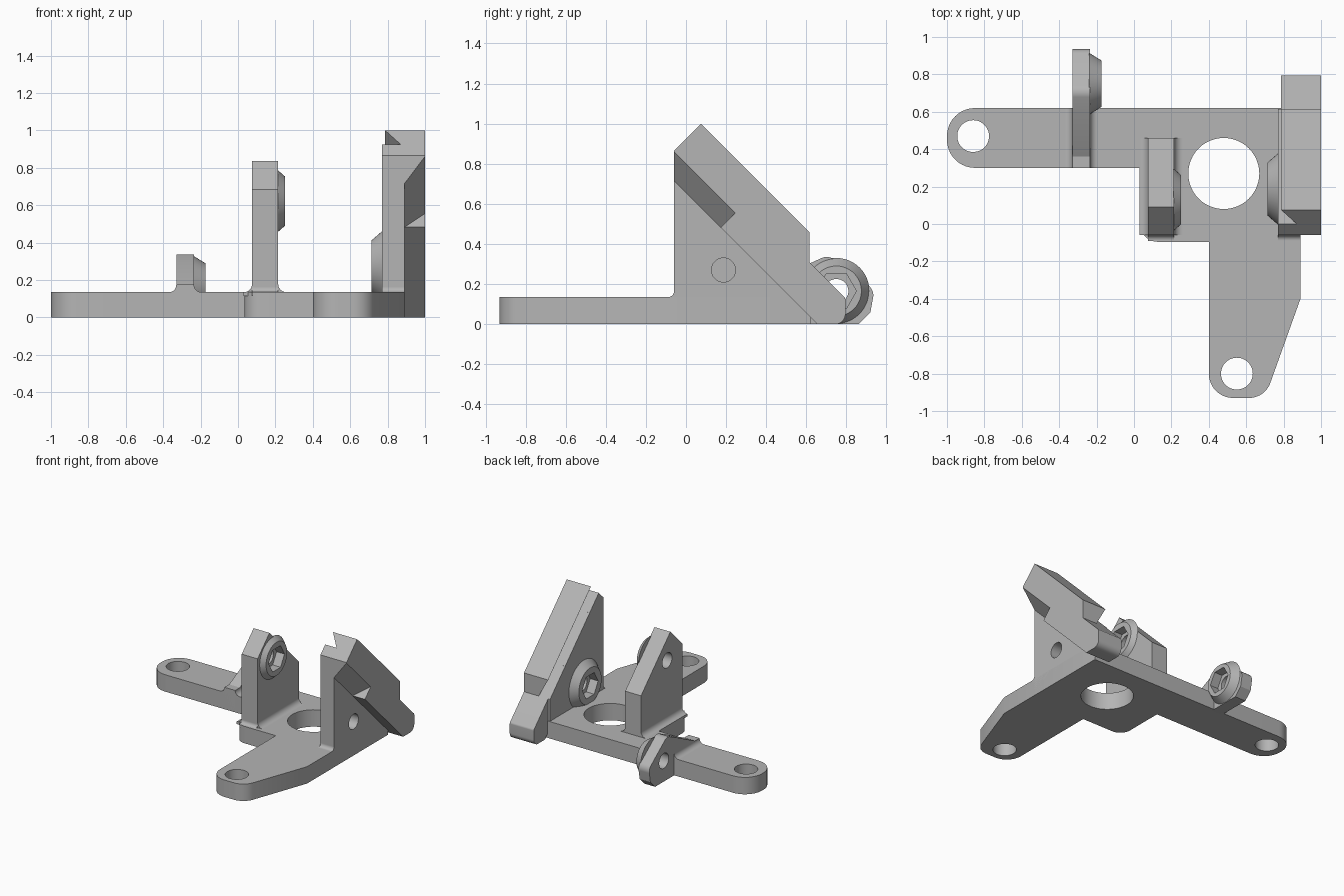
import bpy, bmesh, math
from mathutils import Vector, Matrix

cube = bpy.data.objects.get("Cube")
if cube:
    bpy.data.objects.remove(cube)

grey = bpy.data.materials.new("plain grey")
grey.use_nodes = True
grey.diffuse_color = (0.46, 0.46, 0.46, 1)
grey.node_tree.nodes["Principled BSDF"].inputs["Base Color"].default_value = grey.diffuse_color

S = math.sqrt(0.5)
T = 0.135  # plate thickness


def along_x(u, v, w):
    return Vector((w, u, v))


def along_y(u, v, w):
    return Vector((u, w, v))


def along_z(u, v, w):
    return Vector((u, v, w))


def along_rail(u, v, w):
    # u across, v depth below the sloping top, w distance down the slope
    return Vector((u, 0.075 + (w - v) * S, 1.0 - (w + v) * S))


def rounded(pts, steps=10):
    """Replace each (u, v, radius) corner by an arc; plain (u, v) corners stay sharp."""
    out = []
    for i, p in enumerate(pts):
        c = Vector(p[:2])
        if len(p) == 2:
            out.append(c)
            continue
        a = (Vector(pts[i - 1][:2]) - c).normalized()
        b = (Vector(pts[(i + 1) % len(pts)][:2]) - c).normalized()
        half = a.angle(b) / 2
        mid = c + (a + b).normalized() * p[2] / math.sin(half)
        start = c + a * p[2] / math.tan(half) - mid
        end = c + b * p[2] / math.tan(half) - mid
        sweep = start.angle(end)
        for k in range(steps + 1):
            f = k / steps
            out.append(mid + (start * math.sin((1 - f) * sweep)
                              + end * math.sin(f * sweep)) / math.sin(sweep))
    return out


def finish(name, bm):
    bmesh.ops.recalc_face_normals(bm, faces=bm.faces)
    mesh = bpy.data.meshes.new(name)
    bm.to_mesh(mesh)
    bm.free()
    mesh.materials.append(grey)
    ob = bpy.data.objects.new(name, mesh)
    bpy.context.collection.objects.link(ob)
    return ob


def prism(name, pts, lo, hi, place):
    bm = bmesh.new()
    ring = rounded(pts)
    n = len(ring)
    a = [bm.verts.new(place(p.x, p.y, lo)) for p in ring]
    b = [bm.verts.new(place(p.x, p.y, hi)) for p in ring]
    bm.faces.new(a)
    bm.faces.new(b)
    for i in range(n):
        bm.faces.new((a[i], a[(i + 1) % n], b[(i + 1) % n], b[i]))
    return finish(name, bm)


def cone_x(name, x0, x1, y, z, r0, r1, sides=48):
    bm = bmesh.new()
    turn = Matrix.Translation(((x0 + x1) / 2, y, z)) @ Matrix.Rotation(math.pi / 2, 4, 'Y')
    bmesh.ops.create_cone(bm, cap_ends=True, segments=sides, radius1=r0, radius2=r1,
                          depth=x1 - x0, matrix=turn)
    return finish(name, bm)


def circle(cx, cy, r, n=48):
    return [(cx + r * math.cos(2 * math.pi * i / n), cy + r * math.sin(2 * math.pi * i / n))
            for i in range(n)]


def cut(ob, cutters):
    for c in cutters:
        m = ob.modifiers.new("cut", 'BOOLEAN')
        m.operation = 'DIFFERENCE'
        m.solver = 'EXACT'
        m.object = c
    bpy.context.view_layer.update()
    deps = bpy.context.evaluated_depsgraph_get()
    mesh = bpy.data.meshes.new_from_object(ob.evaluated_get(deps))
    ob.modifiers.clear()
    ob.data = mesh


def discard(cutters):
    for c in cutters:
        bpy.data.objects.remove(c)


parts = []

# Base plate with two mounting arms and three holes
plate = prism("base_plate", [
    (-1, 0.62, 0.15), (-1, 0.3, 0.15), (0.035, 0.3), (0.035, -0.095, 0.09), (0.4, -0.095),
    (0.4, -0.93, 0.13), (0.7, -0.93, 0.12), (0.89, -0.4), (0.89, 0.62)], 0, T, along_z)
holes = [prism("hole", circle(x, y, r), -0.1, 0.3, along_z)
         for x, y, r in ((-0.86, 0.47, 0.085), (0.55, -0.8, 0.085), (0.48, 0.27, 0.19))]
cut(plate, holes)
discard(holes)
parts.append(plate)

# Three upright supports
post = prism("middle_post", [
    (-0.06, 0.02), (-0.06, 0.685), (0.09, 0.835), (0.46, 0.465), (0.46, 0.02)],
    0.075, 0.215, along_x)
wall = prism("rail_wall", [
    (-0.06, 0), (-0.06, 0.865), (0, 0.925), (0.615, 0.31), (0.615, 0)], 0.77, 0.89, along_x)
lug = prism("rear_lug", [
    (0.3, 0.02), (0.3, T), (0.36, 0.175), (0.6, 0.295), (0.71, 0.345, 0.06), (0.94, 0.17, 0.06),
    (0.92, 0.06), (0.86, 0), (0.6, 0)], -0.33, -0.235, along_x)

# Round bosses with hexagonal nut pockets and bolt holes
for name, support, x0, x1, y, z, r0, r1 in (
        ("post_boss", post, 0.215, 0.25, 0.13, 0.622, 0.168, 0.133),
        ("wall_boss", wall, 0.77, 0.715, 0.187, 0.27, 0.195, 0.143),
        ("lug_boss", lug, -0.235, -0.175, 0.75, 0.165, 0.165, 0.125)):
    d = 1 if x1 > x0 else -1
    if d > 0:
        boss = cone_x(name, x0 - 0.005, x1, y, z, r0, r1)
    else:
        boss = cone_x(name, x1, x0 + 0.005, y, z, r1, r0)
    lo, hi = sorted((x1 - d * 0.07, x1 + d * 0.05))
    tools = [cone_x("hex_pocket", lo, hi, y, z, 0.1, 0.1, 6),
             cone_x("bolt_hole", x0 - 0.3, x0 + 0.3, y, z, 0.06, 0.06)]
    cut(support, tools)
    cut(boss, tools)
    discard(tools)
    parts += [support, boss]

# Sloping rail with an undercut groove inside and a bevel outside
rail = prism("sloping_rail", [
    (-0.06, 0.715), (-0.06, 0.865), (0.075, 1.0), (0.615, 0.46), (0.615, 0.31),
    (0.795, 0.13, 0.02), (0.795, 0, 0.05), (0.655, 0)], 0.787, 1.0, along_x)
tools = [
    prism("groove", [(0.771, -0.02), (0.87, 0.106), (0.7, 0.106), (0.7, -0.02)],
          -0.2, 1.2, along_rail),
    prism("bevel", [(1.05, 0.147), (0.88, 0.306), (1.05, 0.306)], -0.3, 0.435, along_rail)]
cut(rail, tools)
discard(tools)
parts.append(rail)

# Flared feet blending the supports into the plate
for name, x0, x1, y0, y1, r in (("post_foot", 0.075, 0.215, -0.06, 0.46, 0.045),
                                ("lug_foot", -0.33, -0.235, 0.3, 0.62, 0.04)):
    parts.append(prism(name, [
        (x0 - r, T - 0.02), (x0 - r, T), (x0, T, r * 0.98), (x0, T + r), (x1, T + r),
        (x1, T, r * 0.98), (x1 + r, T), (x1 + r, T - 0.02)], y0, y1, along_y))
for name, x0, x1 in (("post_front_fillet", 0.075, 0.215), ("wall_front_fillet", 0.77, 0.89)):
    parts.append(prism(name, [
        (-0.04, T - 0.02), (-0.09, T - 0.02), (-0.09, T), (-0.06, T, 0.028),
        (-0.06, T + 0.03), (-0.04, T + 0.03)], x0, x1, along_x))

# Smooth the curves, keep edges sharp
bpy.ops.object.select_all(action='DESELECT')
for ob in parts:
    ob.select_set(True)
bpy.context.view_layer.objects.active = plate
bpy.ops.object.shade_smooth_by_angle(angle=math.radians(30))
